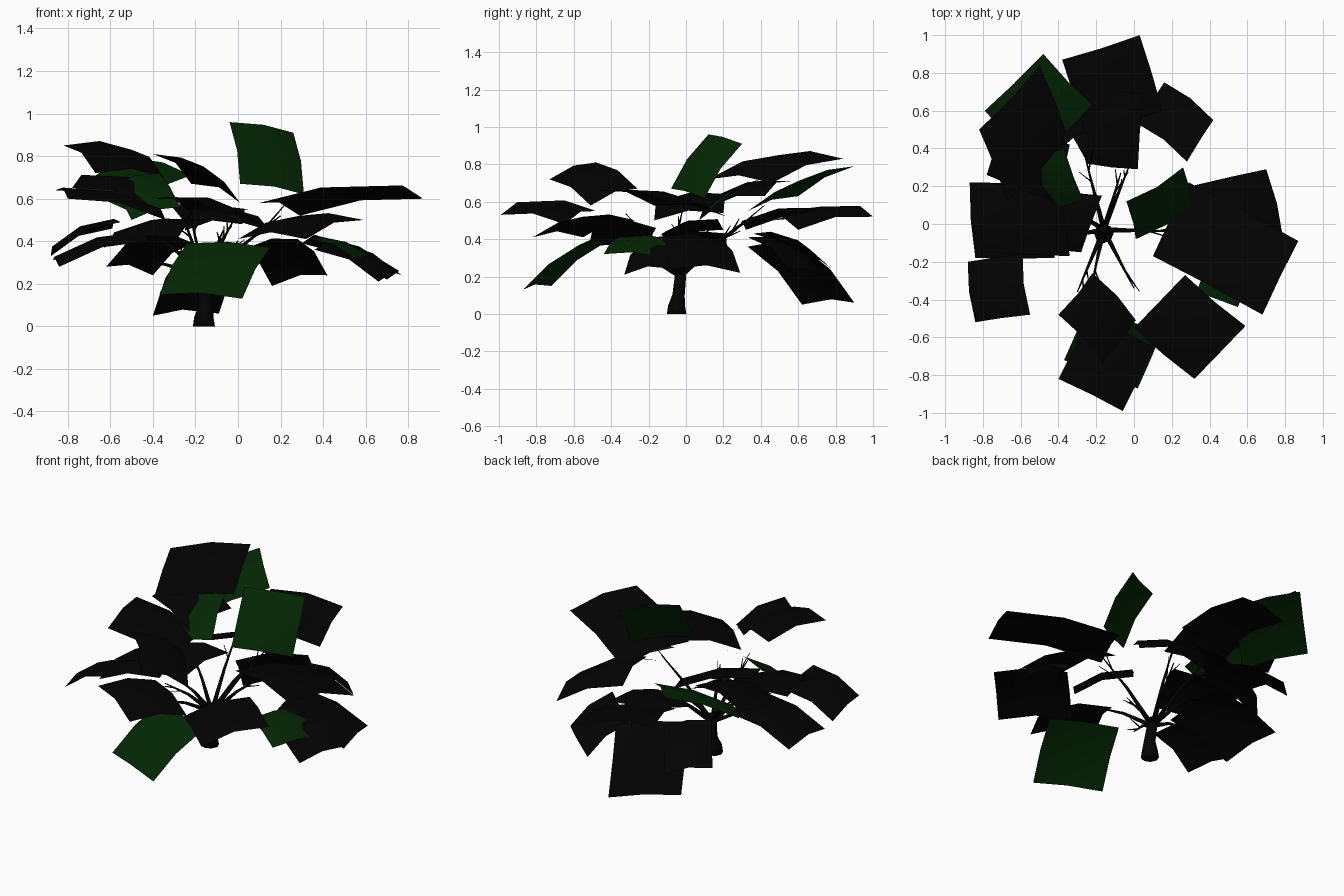
import bpy
import bmesh
import math
import random
from mathutils import Vector

random.seed(4)
cube = bpy.data.objects.get("Cube")
if cube:
    bpy.data.objects.remove(cube, do_unlink=True)


def make_material(name, colour):
    material = bpy.data.materials.new(name)
    material.use_nodes = True
    material.diffuse_color = colour
    shader = material.node_tree.nodes["Principled BSDF"]
    shader.inputs["Base Color"].default_value = colour
    shader.inputs["Roughness"].default_value = 0.9
    return material


bark = make_material("dark_bark", (.001, .001, .001, 1))
dark_leaf = make_material("dark_leaf", (.0007, .0007, .0007, 1))
green_leaf = make_material("deep_green_leaf", (.001, .02, .001, 1))


def finish(bm, name, material):
    mesh = bpy.data.meshes.new(name)
    bm.to_mesh(mesh)
    bm.free()
    mesh.materials.append(material)
    obj = bpy.data.objects.new(name, mesh)
    bpy.context.collection.objects.link(obj)
    for polygon in mesh.polygons:
        polygon.use_smooth = True
    return obj


def tube(bm, path, radii, sides=6):
    """Sweep a tapering ring of vertices along a path and cap both ends."""
    rings = []
    for i, point in enumerate(path):
        along = path[min(i + 1, len(path) - 1)] - path[max(i - 1, 0)]
        turn = Vector((0, 0, 1)).rotation_difference(along)
        ring = []
        for k in range(sides):
            angle = math.tau * k / sides
            offset = Vector((math.cos(angle), math.sin(angle), 0)) * radii[i]
            ring.append(bm.verts.new(point + turn @ offset))
        rings.append(ring)
    for low, high in zip(rings, rings[1:]):
        for k in range(sides):
            n = (k + 1) % sides
            bm.faces.new((low[k], low[n], high[n], high[k]))
    bm.faces.new(list(reversed(rings[0])))
    bm.faces.new(rings[-1])


def leaf_card(name, corner, side_end, length_end, material, bend=.033):
    """A four-sided leaf sheet, arched gently along both directions."""
    corner, side_end, length_end = map(Vector, (corner, side_end, length_end))
    u, v = side_end - corner, length_end - corner
    normal = u.cross(v).normalized()
    if normal.z < 0:
        u, v, normal = v, u, -normal
    bm = bmesh.new()
    steps = (0, .5, 1)
    grid = []
    for s in steps:
        row = []
        for t in steps:
            arch = 4 * bend * (s * (1 - s) + t * (1 - t))
            row.append(bm.verts.new(corner + u * s + v * t + normal * arch))
        grid.append(row)
    for i in range(len(steps) - 1):
        for j in range(len(steps) - 1):
            bm.faces.new((grid[i][j], grid[i + 1][j],
                          grid[i + 1][j + 1], grid[i][j + 1]))
    return finish(bm, name, material)


# Trunk with a flared foot and a slight lean
bm = bmesh.new()
fork = Vector((-.16, -.03, .2))
trunk_path = [Vector((-.16, -.05, 0)), Vector((-.16, -.05, .04)),
              Vector((-.15, -.04, .1)), fork, Vector((-.16, -.03, .25))]
tube(bm, trunk_path, (.052, .046, .033, .03, .02), sides=8)
finish(bm, "trunk", bark)

# Main branches, each with side twigs
branch_tips = {
    "back_branch": (-.02, .32, .5),
    "back_inner_branch": (-.07, .27, .45),
    "back_right_branch": (-.26, .36, .52),
    "left_branch": (.2, -.04, .52),
    "front_left_branch": (0, -.34, .4),
    "front_branch": (-.22, -.3, .5),
    "front_right_branch": (-.3, -.36, .36),
    "right_branch": (-.45, -.08, .32),
    "right_upper_branch": (-.4, .12, .45),
}
for name, tip in branch_tips.items():
    bm = bmesh.new()
    tip = Vector(tip)
    middle = fork.lerp(tip, .5) + Vector((0, 0, .02))
    tube(bm, [fork, middle, tip], (.015, .009, .003), sides=5)
    for part in (.3, .6):
        start = middle.lerp(tip, part)
        spread = Vector([random.uniform(-.06, .06) for axis in range(3)])
        twig = start + (tip - fork) * .25 + spread
        tube(bm, [start, twig], (.005, .002), sides=4)
    finish(bm, name, bark)

# Green leaf sheets: a corner and the two corners next to it
green_sheets = {
    "back_right": ((-.48, .9, .79), (-.79, .6, .63), (-.22, .63, .71)),
    "right_inner": ((-.5, .07, .5), (-.27, .13, .56), (-.6, .34, .66)),
    "top_upright": ((.01, -.08, .67), (.31, .1, .62), (-.04, .12, .96)),
    "front_low": ((-.37, -.72, .15), (.02, -.87, .13), (-.24, -.42, .39)),
    "left_low": ((.66, -.12, .3), (.55, -.44, .32), (.44, -.04, .39)),
}
for name, corners in green_sheets.items():
    leaf_card("green_leaf_" + name, *corners, green_leaf, bend=.022)

# Dark leaf sheets on the upper crown
upper_sheets = {
    "back": ((-.38, .87, .57), (.03, 1, .52), (-.26, .47, .5)),
    "back_inner": ((-.25, .32, .45), (.02, .29, .48), (-.22, .72, .52)),
    "back_right": ((-.5, .84, .83), (-.82, .5, .85), (-.35, .46, .7)),
    "back_right_mid": ((-.78, .26, .65), (-.7, .56, .71), (-.42, .12, .57)),
    "front_right": ((-.4, -.48, .81), (-.22, -.26, .67), (-.17, -.73, .72)),
    "front": ((-.06, -.99, .53), (-.4, -.82, .6), (.1, -.65, .48)),
    "left": ((.87, -.09, .6), (.68, -.48, .66), (.29, .22, .52)),
    "right": ((-.86, .22, .64), (-.8, -.15, .6), (-.4, .2, .54)),
    "right_inner": ((-.17, .15, .5), (-.28, -.15, .42), (-.52, .2, .45)),
}

# Dark leaf sheets drooping around the rim
lower_sheets = {
    "back": ((-.4, .62, .05), (-.09, .9, .06), (-.25, .33, .36)),
    "back_left": ((.16, .75, .19), (.42, .55, .24), (.02, .53, .36)),
    "back_right": ((-.62, .62, .28), (-.4, .78, .24), (-.43, .36, .43)),
    "front_left": ((.32, -.82, .41), (.59, -.54, .5), (0, -.55, .41)),
    "left": ((.7, .29, .22), (.79, -.08, .24), (.3, .2, .39)),
    "left_front": ((.66, -.33, .21), (.77, -.06, .24), (.36, -.25, .36)),
    "right": ((-.87, .22, .31), (-.84, -.18, .28), (-.45, .22, .43)),
    "front_right": ((-.84, -.52, .36), (-.88, -.2, .33), (-.55, -.48, .49)),
}
for level, sheets in (("upper", upper_sheets), ("lower", lower_sheets)):
    for name, corners in sheets.items():
        leaf_card("dark_leaf_" + level + "_" + name, *corners, dark_leaf)
